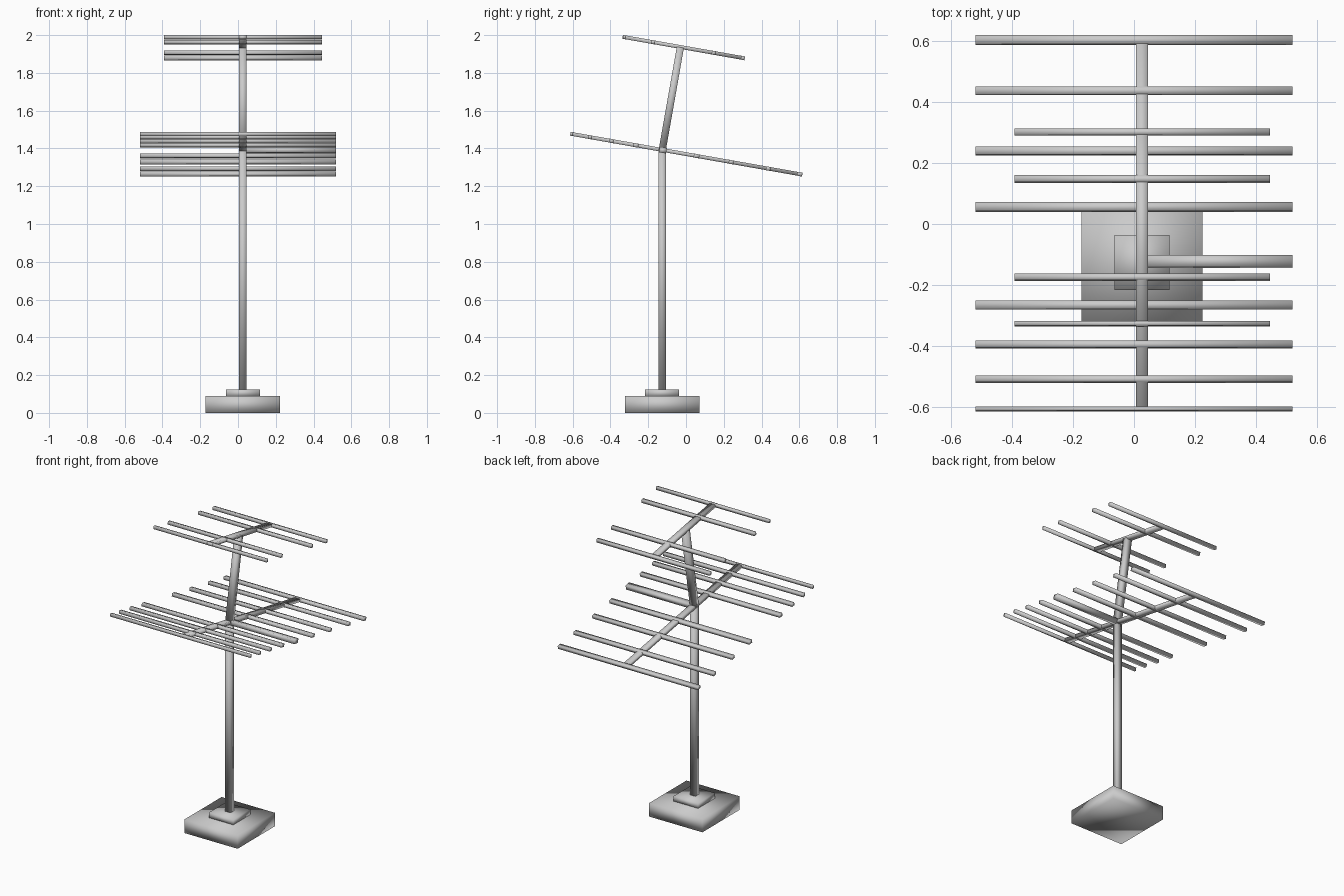
import bpy, math
from mathutils import Matrix, Vector

cube = bpy.data.objects.get("Cube")
if cube:
    bpy.data.objects.remove(cube, do_unlink=True)

metal = bpy.data.materials.new("grey_metal")
metal.use_nodes = True
metal.diffuse_color = (0.6, 0.6, 0.6, 1)
metal.node_tree.nodes["Principled BSDF"].inputs["Base Color"].default_value = metal.diffuse_color

AXIS_X, AXIS_Y = 0.026, -0.126      # mast axis
TILT = math.radians(-10)            # both arrays dip towards the back


def bar(name, centre, size, tilt=0.0):
    """Soft-shaded rectangular bar, tilted about x."""
    bpy.ops.mesh.primitive_cube_add(size=1)
    ob = bpy.context.object
    ob.name = name
    ob.data.transform(Matrix.Diagonal((*size, 1)))
    ob.location = centre
    ob.rotation_euler.x = tilt
    ob.data.materials.append(metal)
    bpy.ops.object.shade_smooth()
    return ob


def array(name, mid_y, mid_z, length, x_mid, span, rods):
    """Tilted boom carrying cross rods, given as (y, width)."""
    bar(name + "_boom", (AXIS_X, mid_y, mid_z), (0.04, length, 0.02), TILT)
    for i, (y, width) in enumerate(rods):
        z = mid_z + (y - mid_y) * math.tan(TILT)
        bar(f"{name}_rod_{i + 1}", (x_mid, y, z), (span, width, 0.021), TILT)


# Base and plinth
bar("base_block", (AXIS_X, AXIS_Y, 0.045), (0.395, 0.395, 0.09))
bar("base_plinth", (AXIS_X, AXIS_Y, 0.105), (0.18, 0.18, 0.04))

# Lower upright mast, then the leaning upper mast
bar("lower_mast", (AXIS_X, AXIS_Y, 0.75), (0.04, 0.038, 1.28))
foot, head = Vector((AXIS_X, AXIS_Y, 1.39)), Vector((AXIS_X, -0.03, 1.935))
bar("upper_mast", (foot + head) / 2, (0.04, 0.038, (head - foot).length), TILT)

# Large lower array and small upper array
array("lower", 0, 1.37, 1.235, 0, 1.037,
      [(0.602, 0.028), (0.436, 0.026), (0.239, 0.026), (0.056, 0.03),
       (-0.265, 0.027), (-0.394, 0.023), (-0.508, 0.021), (-0.605, 0.014)])
array("upper", -0.018, 1.935, 0.645, 0.027, 0.837,
      [(0.301, 0.021), (0.147, 0.022), (-0.174, 0.021), (-0.326, 0.015)])

# Thicker one-sided rod beside the mast
bar("side_rod", (0.273, -0.122, 1.391), (0.49, 0.038, 0.03), TILT)
